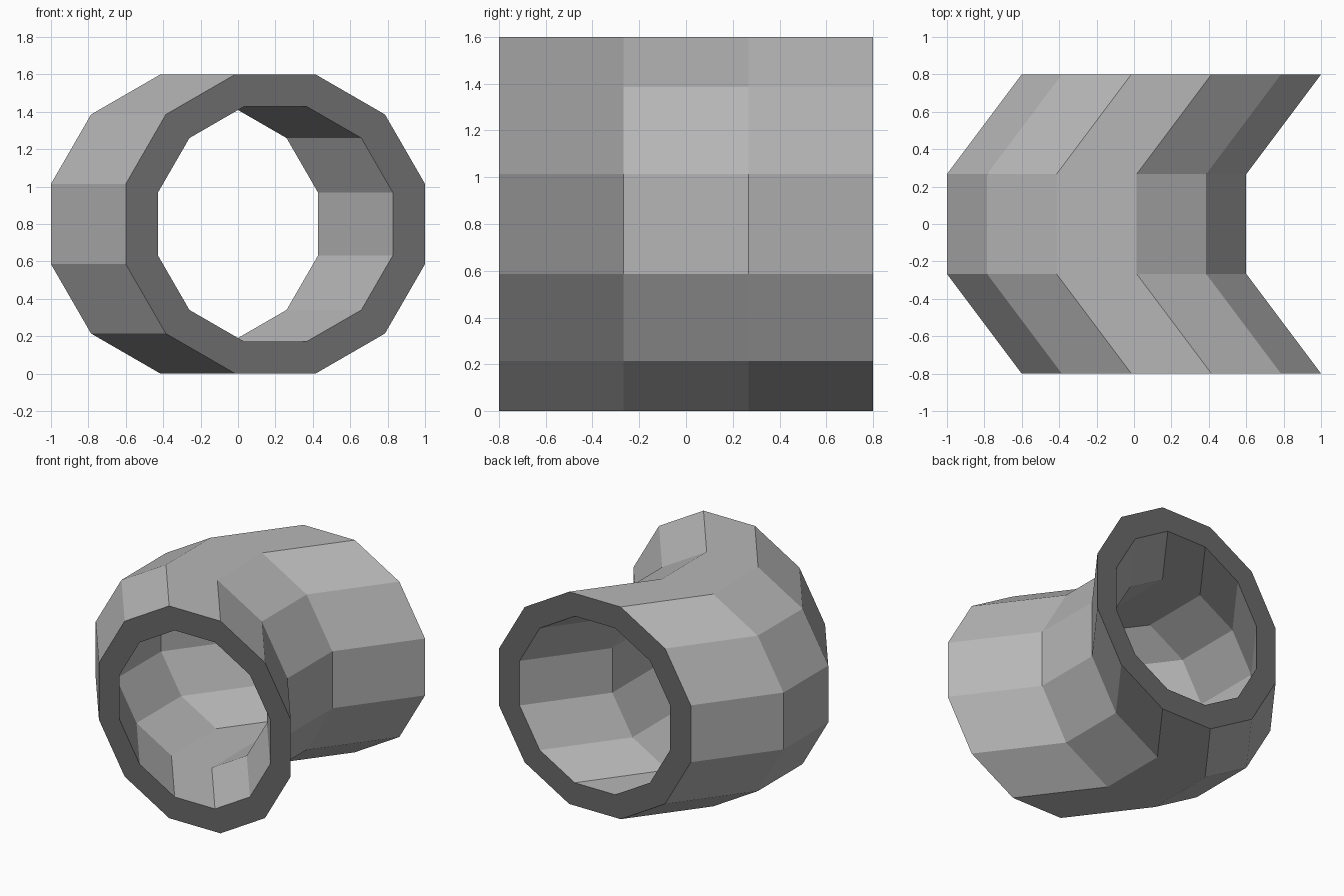
import bpy, bmesh, math

if "Cube" in bpy.data.objects:
    bpy.data.objects.remove(bpy.data.objects["Cube"])

SIDES = 12
OUTER, INNER = 0.8 / math.cos(math.radians(15)), 0.65
# (x offset, y) of each ring along the bent pipe
PATH = [(0.2, -0.8), (-0.2, -0.8 / 3), (-0.2, 0.8 / 3), (0.2, 0.8)]


def material(name, value):
    mat = bpy.data.materials.new(name)
    mat.diffuse_color = (value, value, value, 1)
    mat.use_nodes = True
    mat.node_tree.nodes["Principled BSDF"].inputs["Base Color"].default_value = mat.diffuse_color
    return mat


def ring(bm, x, y, radius):
    angles = [math.radians(15) + math.tau * i / SIDES for i in range(SIDES)]
    return [bm.verts.new((x + radius * math.cos(a), y, 0.8 + radius * math.sin(a)))
            for a in angles]


def bridge(bm, a, b, mat_index):
    for i in range(SIDES):
        j = (i + 1) % SIDES
        bm.faces.new((a[i], a[j], b[j], b[i])).material_index = mat_index


bm = bmesh.new()
outer = [ring(bm, x, y, OUTER) for x, y in PATH]
inner = [ring(bm, x, y, INNER) for x, y in PATH]

# Outer and inner walls
for k in range(len(PATH) - 1):
    bridge(bm, outer[k], outer[k + 1], 0)
    bridge(bm, inner[k + 1], inner[k], 0)

# Dark end rims
bridge(bm, inner[0], outer[0], 1)
bridge(bm, outer[-1], inner[-1], 1)

bmesh.ops.recalc_face_normals(bm, faces=bm.faces)
mesh = bpy.data.meshes.new("bent_pipe")
bm.to_mesh(mesh)
bm.free()
mesh.materials.append(material("light grey", 0.47))
mesh.materials.append(material("dark grey", 0.144))
pipe = bpy.data.objects.new("bent_pipe", mesh)
bpy.context.collection.objects.link(pipe)
